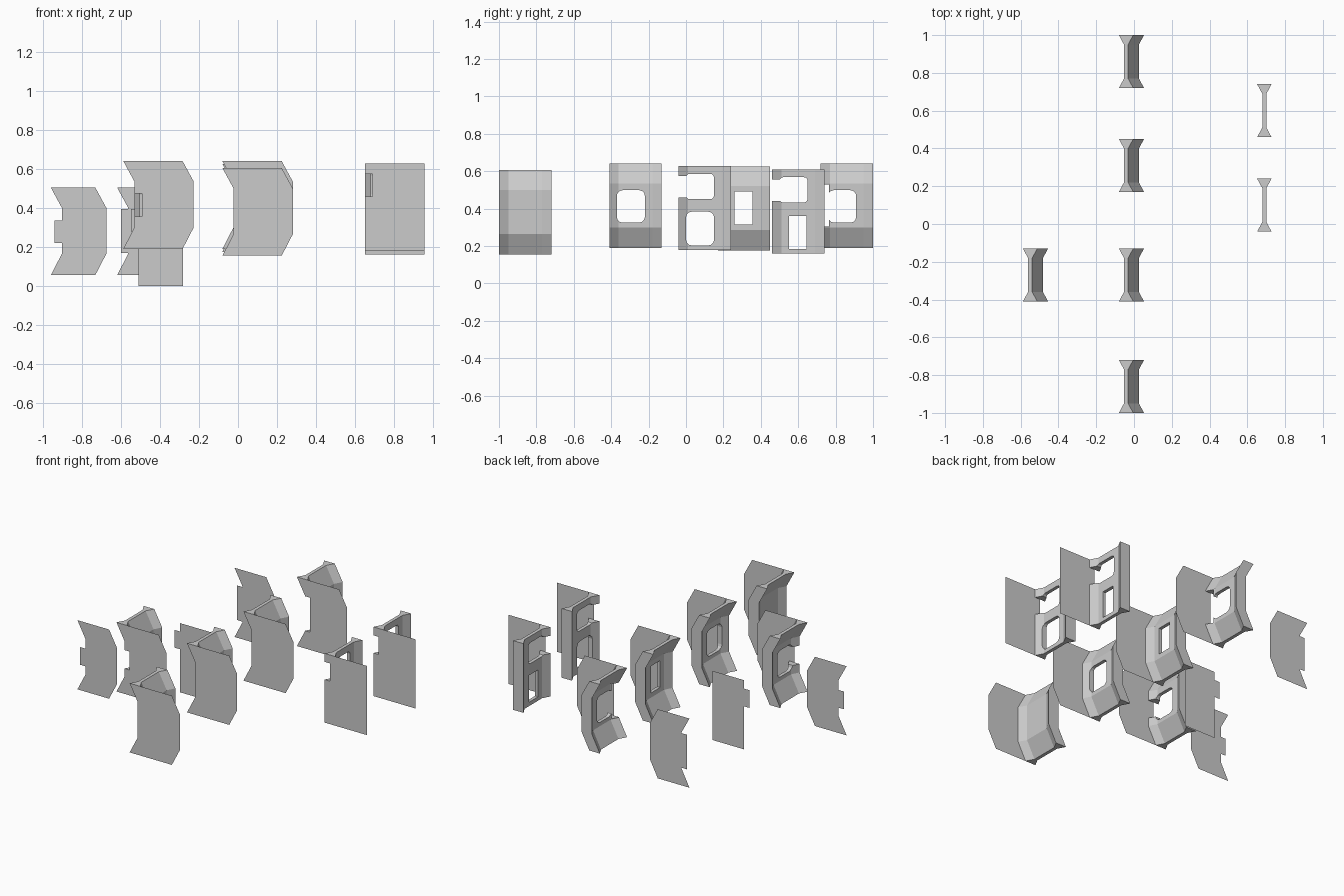
import bpy, bmesh, math

if "Cube" in bpy.data.objects:
    bpy.data.objects.remove(bpy.data.objects["Cube"])

grey = bpy.data.materials.new("plain_grey")
grey.diffuse_color = (0.6, 0.6, 0.6, 1)
grey.use_nodes = True
grey.node_tree.nodes["Principled BSDF"].inputs["Base Color"].default_value = grey.diffuse_color

H, L = 0.45, 0.28            # panel height and length
FLARE, THIN = 0.038, 0.011   # half thickness at the ends and in the middle
BULGE = 0.057                # sideways step of the bent panels
KINKS = (0.0, 0.11, 0.345, H)


def add_object(name, bm):
    bmesh.ops.recalc_face_normals(bm, faces=bm.faces[:])
    mesh = bpy.data.meshes.new(name)
    bm.to_mesh(mesh)
    bm.free()
    mesh.materials.append(grey)
    obj = bpy.data.objects.new(name, mesh)
    bpy.context.collection.objects.link(obj)
    return obj


def shift(z, bent):
    """Sideways offset of the bent profile at a kink height."""
    return BULGE if bent and 0.05 < z < 0.4 else 0.0


def end_plate(name, x, y, z, bent, tab):
    """Flat sheet beside a panel end, with an optional tab that fills a slot."""
    bm = bmesh.new()
    rows = []
    for k in KINKS:
        s = shift(k, bent)
        rows.append([bm.verts.new((x + e + s, y, z + k)) for e in (0, 0.228)])
    bm.faces.new([r[0] for r in rows] + [r[1] for r in reversed(rows)])
    if tab:
        s = BULGE if bent else 0
        bm.faces.new([bm.verts.new((x + s + e, y, z + k)) for e, k in
                      ((-FLARE, tab[0]), (0, tab[0]), (0, tab[1]), (-FLARE, tab[1]))])
    return add_object(name, bm)


def cutter(x, y, z, box, radius):
    """Rounded block through the panel; box is y0, y1, z0, z1 inside it."""
    y0, y1, z0, z1 = box
    bm = bmesh.new()
    pts = []
    corners = ((y1, z1, -1, -1), (y0, z1, 1, -1), (y0, z0, 1, 1), (y1, z0, -1, 1))
    for i, (cy, cz, sy, sz) in enumerate(corners):
        if radius == 0:
            pts.append((cy, cz))
            continue
        for j in range(4):
            a = math.radians(90 * i + 30 * j)
            pts.append((cy + sy * radius + radius * math.cos(a),
                        cz + sz * radius + radius * math.sin(a)))
    face = bm.faces.new([bm.verts.new((x - 0.2, y + p, z + q)) for p, q in pts])
    ext = bmesh.ops.extrude_face_region(bm, geom=[face])
    for v in ext["geom"]:
        if isinstance(v, bmesh.types.BMVert):
            v.co.x += 0.45
    obj = add_object("opening_cutter", bm)
    obj.hide_render = True
    return obj


def panel(name, x, y, z, bent, cuts=(), tab=None):
    """Wall with flared ends; x is the centre at the top, y the front end."""
    section = [(-FLARE, 0), (-THIN, 0.05), (-THIN, L - 0.05), (-FLARE, L),
               (FLARE, L), (THIN, L - 0.05), (THIN, 0.05), (FLARE, 0)]
    bm = bmesh.new()
    rings = []
    for k in (KINKS if bent else (0, H)):
        s = shift(k, bent)
        rings.append([bm.verts.new((x + px + s, y + py, z + k)) for px, py in section])
    for a, b in zip(rings, rings[1:]):
        for i in range(8):
            j = (i + 1) % 8
            bm.faces.new((a[i], a[j], b[j], b[i]))
    for r in (rings[0], rings[-1]):
        for q in ((0, 1, 6, 7), (1, 2, 5, 6), (2, 3, 4, 5)):
            bm.faces.new([r[i] for i in q])
    obj = add_object(name, bm)
    # openings
    for box, radius in cuts:
        tool = cutter(x, y, z, box, radius)
        mod = obj.modifiers.new("opening", 'BOOLEAN')
        mod.operation, mod.solver, mod.object = 'DIFFERENCE', 'EXACT', tool
        bpy.context.view_layer.update()
        done = obj.evaluated_get(bpy.context.evaluated_depsgraph_get())
        mesh = bpy.data.meshes.new_from_object(done)
        obj.modifiers.clear()
        obj.data = mesh
        bpy.data.objects.remove(tool)
    end_plate(name + "_end_plate", x + FLARE, y, z, bent, tab)


R = 0.03
window = ((0.04, 0.19, 0.135, 0.308), R)
narrow = ((0.09, 0.185, 0.14, 0.315), 0)

# bent panels in the middle row
panel("solid_panel", -0.042, -1.0, 0.155, True)
panel("window_panel", -0.042, -0.41, 0.19, True, [window])
panel("narrow_window_panel", -0.042, 0.17, 0.175, True, [narrow])
panel("wide_open_panel", -0.042, 0.72, 0.19, True,
      [window, ((-0.05, 0.045, 0.115, 0.34), 0)], (0.115, 0.34))

# bent panel on the left
panel("slot_panel", -0.55, -0.41, 0.19, True,
      [window, ((-0.05, 0.06, 0.165, 0.285), 0)], (0.165, 0.285))

# straight panels on the right, each with a slot above a window
slot = [((0.04, 0.19, 0.272, 0.408), 0.02), ((-0.05, 0.06, 0.28, 0.395), 0)]
panel("straight_round_window_panel", 0.69, -0.04, 0.178, False,
      slot + [((0.04, 0.19, 0.025, 0.205), R)], (0.28, 0.395))
panel("straight_narrow_window_panel", 0.69, 0.46, 0.16, False,
      slot + [((0.09, 0.185, 0.025, 0.2), 0)], (0.28, 0.395))

# loose plates
end_plate("loose_slot_plate", -0.96, -0.28, 0.055, True, (0.165, 0.28))
end_plate("loose_wide_plate", -0.62, 0.85, 0.055, True, (0.115, 0.34))
end_plate("loose_straight_plate", -0.51, 0.13, 0.0, False, (0.28, 0.395))
